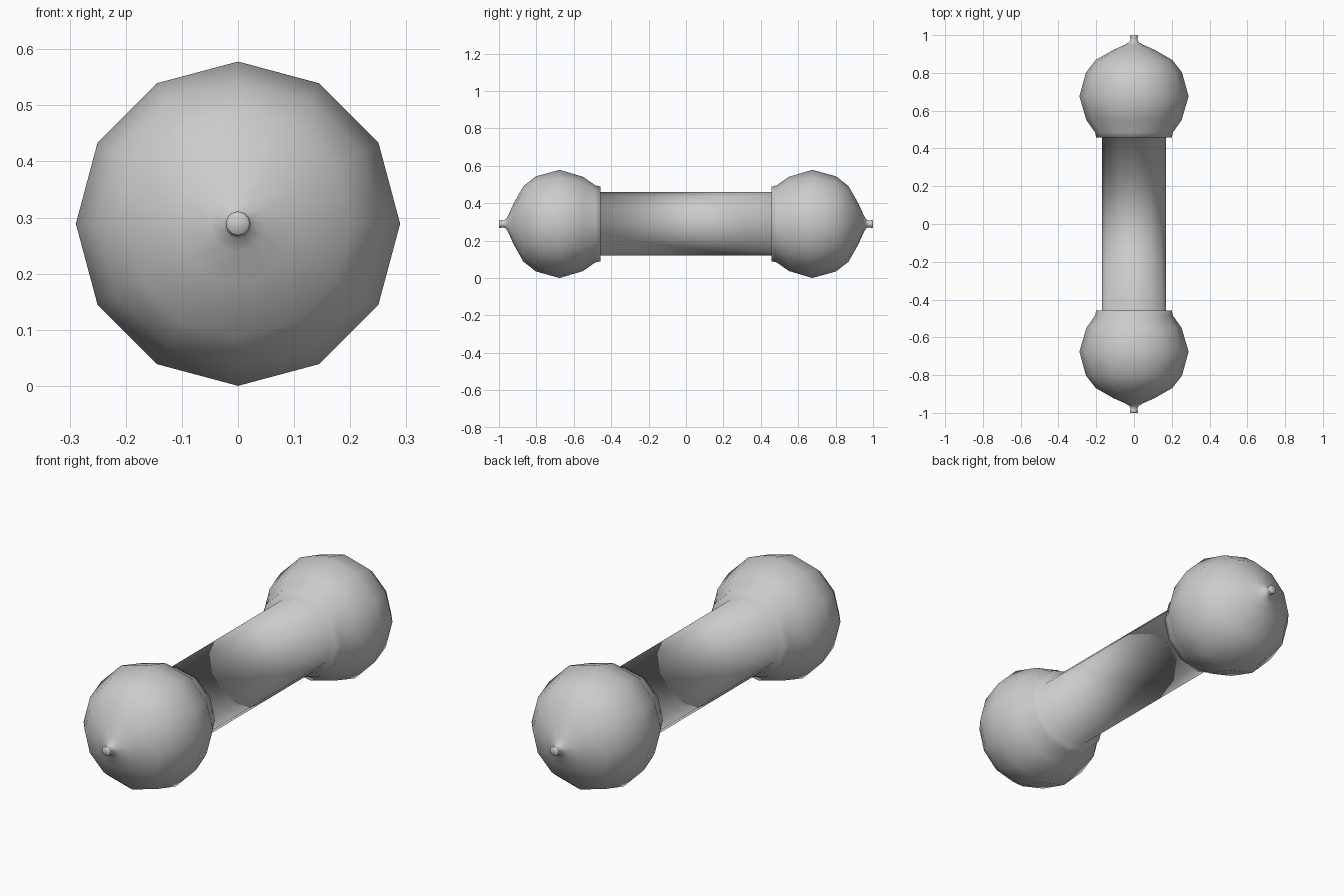
import bpy, bmesh
from math import sin, cos, pi

if "Cube" in bpy.data.objects:
    bpy.data.objects.remove(bpy.data.objects["Cube"])

SIDES, CZ = 12, 0.289

# Half profile (distance along the bar, radius): bar, step, ball, pointed tip
half = [(0.458, 0.17), (0.458, 0.2), (0.485, 0.206), (0.55, 0.252), (0.676, 0.289),
        (0.803, 0.254), (0.869, 0.202), (0.923, 0.107), (0.948, 0.05),
        (0.961, 0.027), (0.972, 0.019), (0.985, 0.019), (0.995, 0.022), (1.0, 0.018)]
profile = [(-y, r) for y, r in reversed(half)] + half

# Lathe the whole mirrored profile around the y axis
bm = bmesh.new()
rings = [[bm.verts.new((r * sin(2 * pi * i / SIDES), y, CZ + r * cos(2 * pi * i / SIDES)))
          for i in range(SIDES)] for y, r in profile]
for a, b in zip(rings, rings[1:]):
    for i in range(SIDES):
        j = (i + 1) % SIDES
        bm.faces.new((a[i], a[j], b[j], b[i]))
# End caps
bm.faces.new(rings[0])
bm.faces.new(rings[-1])
bmesh.ops.recalc_face_normals(bm, faces=bm.faces)
for f in bm.faces:
    f.smooth = True

mesh = bpy.data.meshes.new("double_ball_bar")
bm.to_mesh(mesh)
bm.free()
bpy.context.collection.objects.link(bpy.data.objects.new("double_ball_bar", mesh))
